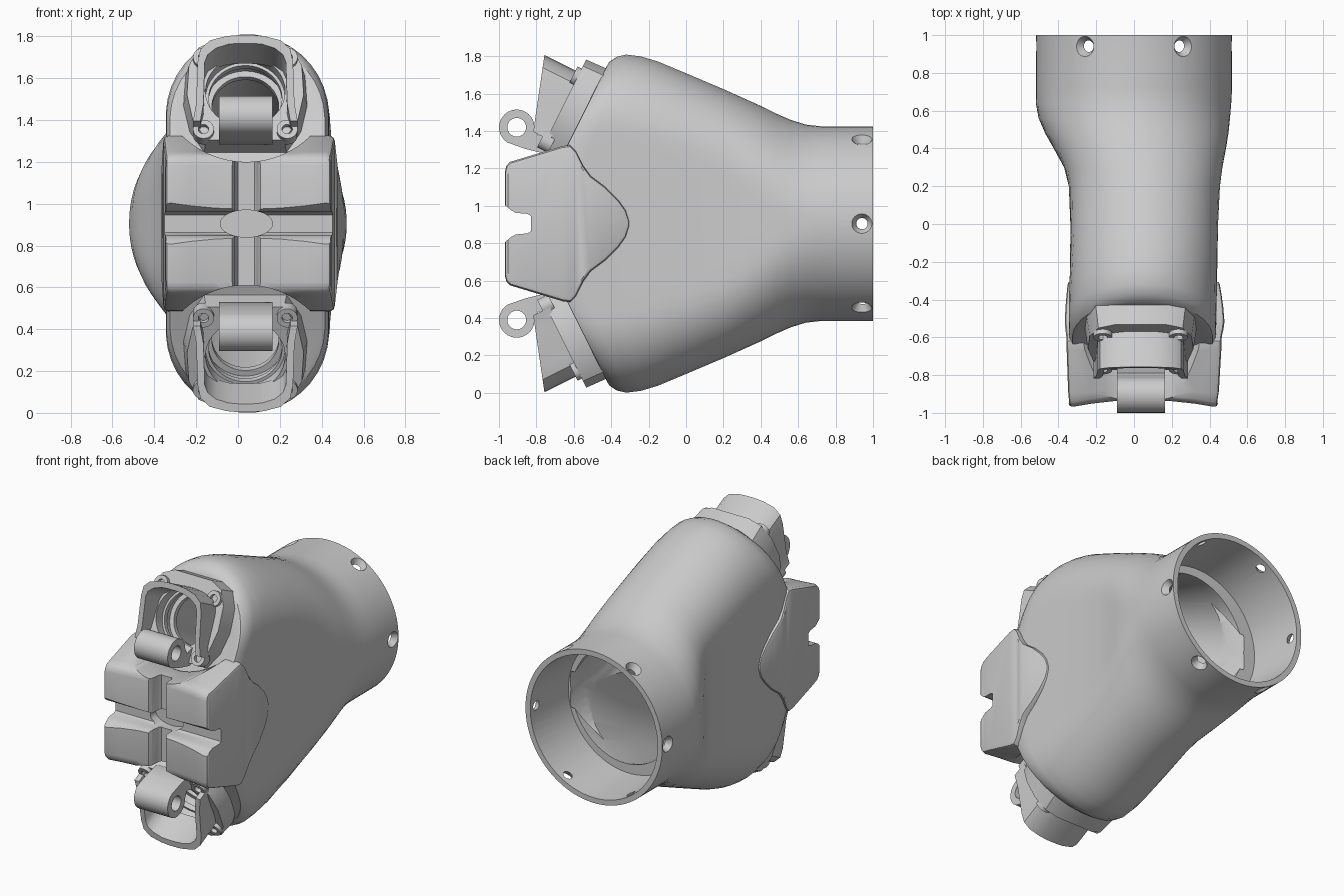
import bpy, bmesh
from math import sin, cos, pi, radians
from mathutils import Vector

if "Cube" in bpy.data.objects:
    bpy.data.objects.remove(bpy.data.objects["Cube"])

ZC = 0.905                       # height of the symmetry plane; all meshes are built around it
CX = 0.035                       # x centre of the two ports
BASE = Vector((CX, -0.53, 0.615))
N, V = Vector((0, -0.894, 0.447)), Vector((0, 0.447, 0.894))


# ---------- helpers ----------
def finish(name, bm):
    bmesh.ops.recalc_face_normals(bm, faces=bm.faces)
    me = bpy.data.meshes.new(name)
    bm.to_mesh(me)
    bm.free()
    ob = bpy.data.objects.new(name, me)
    bpy.context.collection.objects.link(ob)
    ob.location.z = ZC
    return ob


def loft(name, rings):
    """Skin rings; each ring is symmetric (i pairs with n-1-i), ends capped in strips."""
    bm = bmesh.new()
    vs = [[bm.verts.new(p) for p in r] for r in rings]
    n = len(vs[0])
    for a, b in zip(vs, vs[1:]):
        for i in range(n):
            j = (i + 1) % n
            bm.faces.new((a[i], a[j], b[j], b[i]))
    for r in (vs[0], vs[-1]):
        for i in range(n // 2 - 1):
            bm.faces.new((r[i], r[i + 1], r[n - 2 - i], r[n - 1 - i]))
    return finish(name, bm)


def prism(name, pts, w0, w1, frame, pts2=None):
    """Extrude a 2D outline from w0 to w1 (number or function of v) in a frame."""
    top = w1 if callable(w1) else (lambda v: w1)
    bm = bmesh.new()
    a = [bm.verts.new(frame(u, v, w0)) for u, v in pts]
    b = [bm.verts.new(frame(u, v, top(v))) for u, v in (pts2 or pts)]
    bm.faces.new(a)
    bm.faces.new(b)
    for i in range(len(a)):
        j = (i + 1) % len(a)
        bm.faces.new((a[i], a[j], b[j], b[i]))
    return finish(name, bm)


def circle(u, v, r, n=48, sv=1):
    return [(u + r * cos(2 * pi * (i + .5) / n), v + sv * r * sin(2 * pi * (i + .5) / n)) for i in range(n)]


def tube(name, u, v, r_out, r_in, w0, w1, frame, n=32):
    ob = prism(name, circle(u, v, r_out, n), w0, w1, frame)
    return cut(ob, [prism("cutter", circle(u, v, r_in, n), w0 - .1, w1 + .1, frame)])


def cut(ob, cutters):
    for c in cutters:
        c.hide_render = True
        m = ob.modifiers.new("cut", 'BOOLEAN')
        m.operation, m.solver, m.object = 'DIFFERENCE', 'EXACT', c
    dg = bpy.context.evaluated_depsgraph_get()
    me = bpy.data.meshes.new_from_object(ob.evaluated_get(dg))
    ob.modifiers.clear()
    ob.data = me
    for c in cutters:
        bpy.data.objects.remove(c)
    return ob


def mirror(ob):
    m = ob.modifiers.new("mirror", 'MIRROR')
    m.use_axis = (False, False, True)
    m.use_mirror_merge = False


def port(s=1):
    def f(u, v, w):
        p = BASE + Vector((u, 0, 0)) + V * v + N * w
        return (p.x, p.y, p.z * s)
    return f


along_x = lambda y, z, x: (x, y, z)
along_y = lambda x, z, y: (x, y, z)
along_z = lambda x, y, z: (x, y, z)
UP = port()


# ---------- hollow body: round at the back, tall and V-fronted at the front ----------
def section(y, x0, x1, h, tilt, n=36):
    a, cx = (x1 - x0) / 2, (x0 + x1) / 2
    st = max(h - a, 0)
    total = a * pi + 2 * st
    right = []
    for i in range(n):
        s = (i + .5) / n * total - total / 2
        d, sg = abs(s), (1 if s > 0 else -1)
        if d <= st:
            right.append((a, s))
        else:
            t = (d - st) / a
            right.append((a * cos(t), sg * (st + a * sin(t))))
    ring = right + [(-x, z) for x, z in reversed(right)]
    return [(cx + x, max(y + tilt * (abs(z) - h), -.77), z) for x, z in ring]


SECTIONS = [
    (1.0, -.52, .52, .52, 0), (.72, -.52, .52, .521, 0), (.64, -.52, .515, .53, 0),
    (.56, -.505, .508, .555, 0), (.48, -.47, .5, .59, 0), (.4, -.425, .487, .63, 0),
    (.3, -.37, .468, .675, 0), (.2, -.345, .455, .72, 0), (0, -.337, .445, .805, 0),
    (-.15, -.338, .44, .868, .15), (-.24, -.343, .437, .895, .28),
    (-.32, -.345, .435, .905, .4), (-.37, -.342, .432, .893, .47),
    (-.41, -.325, .415, .866, .5), (-.425, -.31, .40, .84, .5), (-.44, -.29, .38, .80, .5)]
body = loft("body_shell", [section(*s) for s in SECTIONS])

cutters = [prism("cutter", circle(0, 0, .46, 64), .62, 1.1, along_y, circle(0, 0, .49, 64))]
for s in (1, -1):                # two tunnels meeting at the back, each with a port bore
    f = port(s)
    cutters.append(loft("cutter", [[f(u, v, -t) for u, v in circle(0, -.04, r)]
                                   for t, r in ((.06, .29), (.75, .31), (1.1, .355), (1.36, .42))]))
    cutters.append(prism("cutter", circle(0, -.04, .19), -.2, .3, f))
for k in range(6):               # countersunk screw holes round the back rim
    c, q = cos(k * pi / 3), sin(k * pi / 3)
    radial = lambda u, v, w, c=c, q=q: (w * c - u * q, .94 + v, w * q + u * c)
    cutters.append(prism("cutter", circle(0, 0, .022, 20), .465, .53, radial, circle(0, 0, .06, 20)))
cut(body, cutters)

# ---------- front pad block ----------
TOP = [(-.972, .28), (-.965, .31), (-.945, .33), (-.9, .343), (-.66, .415), (-.62, .42), (-.59, .39),
       (-.55, .31), (-.51, .255), (-.43, .195), (-.36, .125), (-.32, .07), (-.302, .015)]


def pad_ring(u, inset):
    half = []
    for y, z in TOP:
        bulge = .035 * max(0, 1 - ((y + .62) / .35) ** 2) - .12 * max(0, z - .25)
        x = .448 + bulge if u > 0 else -.348 - .6 * bulge
        x = .045 + (x - .045) * abs(u)
        dent = .04 * (1 - u * u) * min(1, max(0, (-.85 - y) / .1))
        half.append((x, -.62 + (y + .62) * inset + dent, z * inset))
    return half + [(x, y, -z) for x, y, z in reversed(half)]


pad = loft("front_pad", [pad_ring(u, i) for u, i in (
    (-1, .94), (-.985, .98), (-.94, 1), (-.7, 1), (-.4, 1), (-.1, 1), (.1, 1),
    (.4, 1), (.7, 1), (.94, 1), (.985, .98), (1, .94))])


def groove(c, scale):
    half = [(.04, -.83), (.05, -.85), (.055, -.91), (.068, -.935), (.10, -.975), (.12, -1.05)]
    return [(c + x * scale, y) for x, y in half] + [(c - x * scale, y) for x, y in reversed(half)]


cutters = [prism("cutter", groove(CX + .005, 1), -.6, .6, along_z),
           prism("cutter", [(y, z) for z, y in groove(0, 1.05)], -.6, .7, along_x),
           prism("cutter", circle(.04, 0, .125, 40, .52), -1.1, -.6, along_y)]
for s in (1, -1):                # clearance for the port rims, and scooped top and bottom edges
    cutters.append(prism("cutter", circle(0, 0, .37, 64), -.9, .9, port(s)))
    cutters.append(prism("cutter", circle(.04, .735 * s, .44, 80), -1.1, -.5, along_y))
cut(pad, cutters)

# ---------- port parts (upper built, lower mirrored) ----------
half = [(.15, .24), (.24, .20), (.29, .10), (.30, -.06), (.27, -.2), (.20, -.31)]
outline = half + [(-u, v) for u, v in reversed(half)]
collar = prism("port_collar", outline, -.03, .12, UP, [(u * .93, v * .97) for u, v in outline])
cut(collar, [prism("cutter", circle(0, -.04, .19), -.2, .3, UP)])
mirror(collar)

# U-shaped hood, open towards the lug
outer = [(.25, -.24), (.235, -.16), (.228, .03), (.215, .09), (.17, .13), (.09, .15), (.03, .155)]
inner = [(.215, -.24), (.2, -.16), (.194, .03), (.18, .065), (.14, .095), (.08, .113), (.03, .117)]
flip = lambda pts: [(-u, v) for u, v in pts]
mirror(prism("port_hood", outer + flip(outer[::-1]) + flip(inner) + inner[::-1],
             .1, lambda v: .28 + .33 * v, UP))

for side in (-1, 1):
    for v in (-.255, .13):
        mirror(tube("screw_boss", side * .2, v, .05, .025, .08, .145, UP, 24))
for w, r in ((.03, .175), (-.06, .16)):
    mirror(tube("bore_ring", 0, -.04, .195, r, w - .02, w + .015, UP, 48))

# hinge lug
arc = [(-.905 + .095 * cos(radians(a)), .515 + .095 * sin(radians(a))) for a in range(0, 241, 12)]
lug = prism("hinge_lug", arc + [(-.86, .40), (-.76, .375), (-.68, .40), (-.72, .49), (-.79, .47)],
            -.09, .165, along_x)
cut(lug, [prism("cutter", circle(-.905, .515, .05, 32), -.3, .3, along_x)])
mirror(lug)

# ---------- smooth shading with crisp edges ----------
bpy.ops.object.select_all(action='DESELECT')
for ob in bpy.context.scene.objects:
    ob.select_set(True)
    bpy.context.view_layer.objects.active = ob
bpy.ops.object.shade_smooth_by_angle(angle=radians(32))
